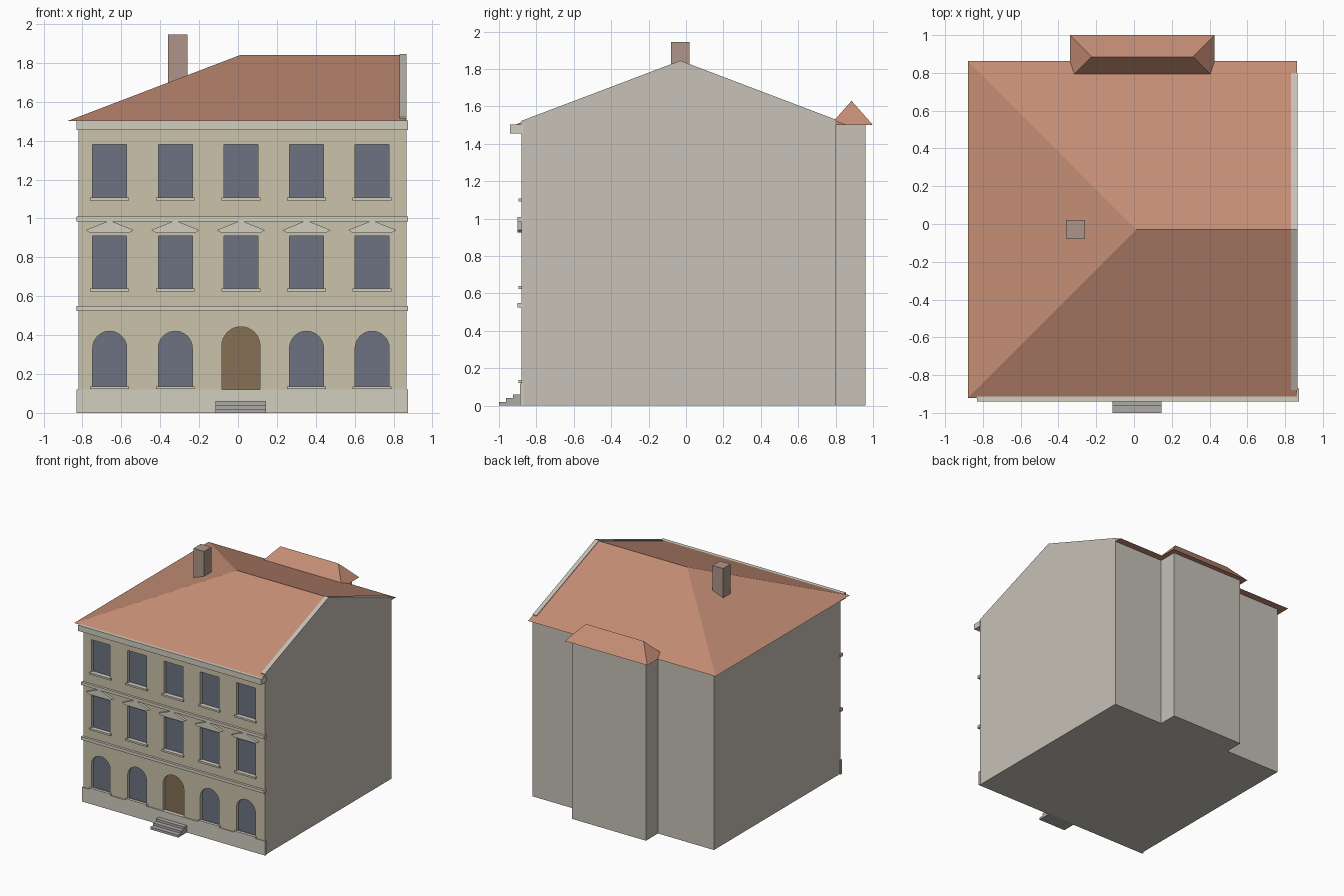
import bpy, bmesh, math

if "Cube" in bpy.data.objects:
    bpy.data.objects.remove(bpy.data.objects["Cube"])


def mat(name, r, g, b):
    m = bpy.data.materials.new(name)
    m.diffuse_color = (r, g, b, 1)
    m.use_nodes = True
    m.node_tree.nodes["Principled BSDF"].inputs["Base Color"].default_value = m.diffuse_color
    return m


WALL = mat("plain_wall", 0.57, 0.54, 0.48)
FACADE = mat("facade", 0.60, 0.54, 0.40)
TRIM = mat("trim", 0.64, 0.61, 0.52)
TILE = mat("roof_tile", 0.56, 0.27, 0.18)
GLASS = mat("glass", 0.15, 0.17, 0.22)
WOOD = mat("door_wood", 0.24, 0.16, 0.09)
BRICK = mat("chimney_brick", 0.42, 0.30, 0.25)
STEP = mat("step_stone", 0.42, 0.41, 0.39)


def finish(name, bm, material):
    bmesh.ops.recalc_face_normals(bm, faces=bm.faces)
    me = bpy.data.meshes.new(name)
    bm.to_mesh(me)
    bm.free()
    ob = bpy.data.objects.new(name, me)
    bpy.context.collection.objects.link(ob)
    if material:
        me.materials.append(material)
    return ob


def add_prism(bm, pts, axis, a, b):
    """Extrude a profile: axis 'y' takes (x, z) points, axis 'x' takes (y, z)."""
    place = (lambda p, t: (p[0], t, p[1])) if axis == 'y' else (lambda p, t: (t, p[0], p[1]))
    face = bm.faces.new([bm.verts.new(place(p, a)) for p in pts])
    new = bmesh.ops.extrude_face_region(bm, geom=[face], use_keep_orig=True)["geom"]
    d = (0, b - a, 0) if axis == 'y' else (b - a, 0, 0)
    bmesh.ops.translate(bm, vec=d, verts=[v for v in new if isinstance(v, bmesh.types.BMVert)])


def prism(name, pts, axis, a, b, material):
    bm = bmesh.new()
    add_prism(bm, pts, axis, a, b)
    return finish(name, bm, material)


def rect(x0, x1, z0, z1):
    return [(x0, z0), (x1, z0), (x1, z1), (x0, z1)]


def box(name, x0, x1, y0, y1, z0, z1, material):
    return prism(name, rect(x0, x1, z0, z1), 'y', y0, y1, material)


def arch(cx, r, z0, z1, n=16):
    return [(cx - r, z0), (cx + r, z0)] + [
        (cx + r * math.cos(math.pi * i / n), z1 - r + r * math.sin(math.pi * i / n))
        for i in range(n + 1)]


def hip(name, base, ridge, z0, z1, material):
    """Closed hip roof: base (x0, x1, y0, y1), ridge (x0, x1, y)."""
    bm = bmesh.new()
    x0, x1, y0, y1 = base
    co = [(x0, y0, z0), (x1, y0, z0), (x1, y1, z0), (x0, y1, z0),
          (ridge[0], ridge[2], z1), (ridge[1], ridge[2], z1)]
    v = [bm.verts.new(c) for c in co]
    for f in ((3, 2, 1, 0), (0, 1, 5, 4), (1, 2, 5), (2, 3, 4, 5), (3, 0, 4)):
        bm.faces.new([v[i] for i in f])
    return finish(name, bm, material)


def paint_front(ob):
    ob.data.materials.append(FACADE)
    for p in ob.data.polygons:
        if p.normal.y < -0.9:
            p.material_index = 1


FRONT, RIGHT = -0.88, 0.866
CENTRES = [0.015 + 0.3375 * i for i in range(-2, 3)]

# Walls: main block, gabled party wall on the right, rear bay
body = box("main_walls", -0.82, 0.83, FRONT, 0.80, 0, 1.5, WALL)
party = prism("gable_wall", [(FRONT, 0), (0.80, 0), (0.80, 1.53), (-0.03, 1.845), (FRONT, 1.523)],
              'x', 0.83, RIGHT, WALL)
paint_front(body)
paint_front(party)
box("rear_bay", -0.30, 0.388, 0.79, 0.96, 0, 1.5, WALL)

# Roofs and chimney
hip("main_roof", (-0.88, 0.864, -0.92, 0.864), (0.01, 0.864, -0.03), 1.5, 1.84, TILE)
hip("bay_roof", (-0.34, 0.427, 0.77, 1.0), (-0.225, 0.312, 0.885), 1.5, 1.63, TILE)
box("chimney", -0.36, -0.26, -0.08, 0.02, 1.6, 1.945, BRICK)

# Openings: recess each one and set a pane at the back of it
cutter = bmesh.new()


def opening(name, pts, material):
    add_prism(cutter, pts, 'y', -0.95, -0.85)
    prism(name, pts, 'y', -0.853, -0.845, material)


for i, c in enumerate(CENTRES):
    w = 0.0875
    opening(f"top_window_{i}", rect(c - w, c + w, 1.105, 1.38), GLASS)
    opening(f"middle_window_{i}", rect(c - w, c + w, 0.635, 0.91), GLASS)
    sills = [1.092, 0.624]
    if i == 2:
        opening("front_door", arch(c, 0.098, 0.12, 0.443), WOOD)
    else:
        opening(f"arched_window_{i}", arch(c, w, 0.13, 0.42), GLASS)
        sills.append(0.122)
    for z in sills:
        box(f"sill_{i}", c - 0.1, c + 0.1, -0.895, -0.87, z, z + 0.015, TRIM)
    prism(f"pediment_{i}", [(c - 0.1, 0.926), (c + 0.1, 0.926), (c + 0.124, 0.94),
                            (c, 0.99), (c - 0.124, 0.94)], 'y', -0.9, -0.87, TRIM)

cut_ob = finish("opening_cutter", cutter, None)
cut_ob.hide_render = True
cut_ob.hide_viewport = True
mod = body.modifiers.new("openings", 'BOOLEAN')
mod.operation = 'DIFFERENCE'
mod.solver = 'EXACT'
mod.object = cut_ob

# Horizontal mouldings, with the plinth left open for the door
for name, z0, z1, y in (("plinth", 0, 0.12, -0.887), ("lower_string_course", 0.525, 0.55, -0.9),
                        ("upper_string_course", 0.985, 1.01, -0.9), ("cornice", 1.455, 1.503, -0.94)):
    box(name, -0.83, 0.874, y, -0.87, z0, z1, TRIM)

# Entrance steps, one stair profile
prism("entrance_steps", [(-0.875, 0), (-1.0, 0), (-1.0, 0.02), (-0.962, 0.02), (-0.962, 0.04),
                         (-0.924, 0.04), (-0.924, 0.06), (-0.875, 0.06)], 'x', -0.115, 0.145, STEP)
